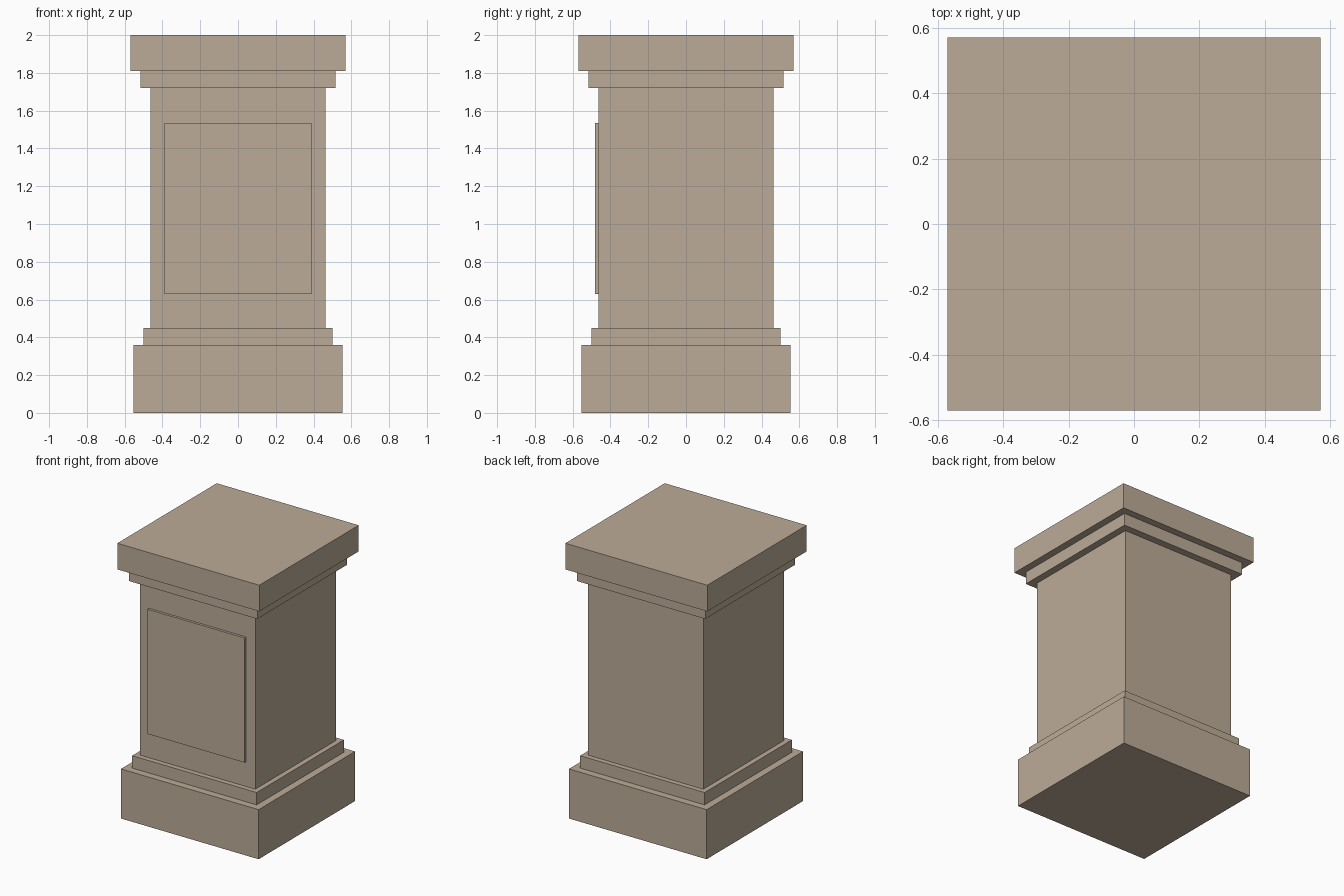
import bpy

cube = bpy.data.objects.get("Cube")
if cube:
    bpy.data.objects.remove(cube, do_unlink=True)

# Single stone colour
stone = bpy.data.materials.new("warm_stone")
stone.use_nodes = True
colour = (0.50, 0.41, 0.31, 1)
stone.diffuse_color = colour
shader = next(n for n in stone.node_tree.nodes if n.type == 'BSDF_PRINCIPLED')
shader.inputs["Base Color"].default_value = colour
shader.inputs["Roughness"].default_value = 0.9


def block(name, low, high):
    """Box spanning two opposite corners."""
    centre = [(a + b) / 2 for a, b in zip(low, high)]
    bpy.ops.mesh.primitive_cube_add(size=1, location=centre)
    obj = bpy.context.object
    obj.name = name
    obj.scale = [b - a for a, b in zip(low, high)]
    bpy.ops.object.transform_apply(location=False, rotation=False, scale=True)
    obj.data.materials.append(stone)
    return obj


# Stacked square courses: name, half width, bottom, top
courses = [
    ("plinth", 0.553, 0, 0.36),
    ("base_moulding", 0.50, 0.36, 0.45),
    ("shaft", 0.463, 0.45, 1.72),
    ("cap_moulding", 0.516, 1.72, 1.81),
    ("cap_slab", 0.57, 1.81, 2),
]
for name, half, bottom, top in courses:
    block(name, (-half, -half, bottom), (half, half, top))

# Raised panel on the front of the shaft
block("front_panel", (-0.39, -0.481, 0.63), (0.39, -0.46, 1.535))
